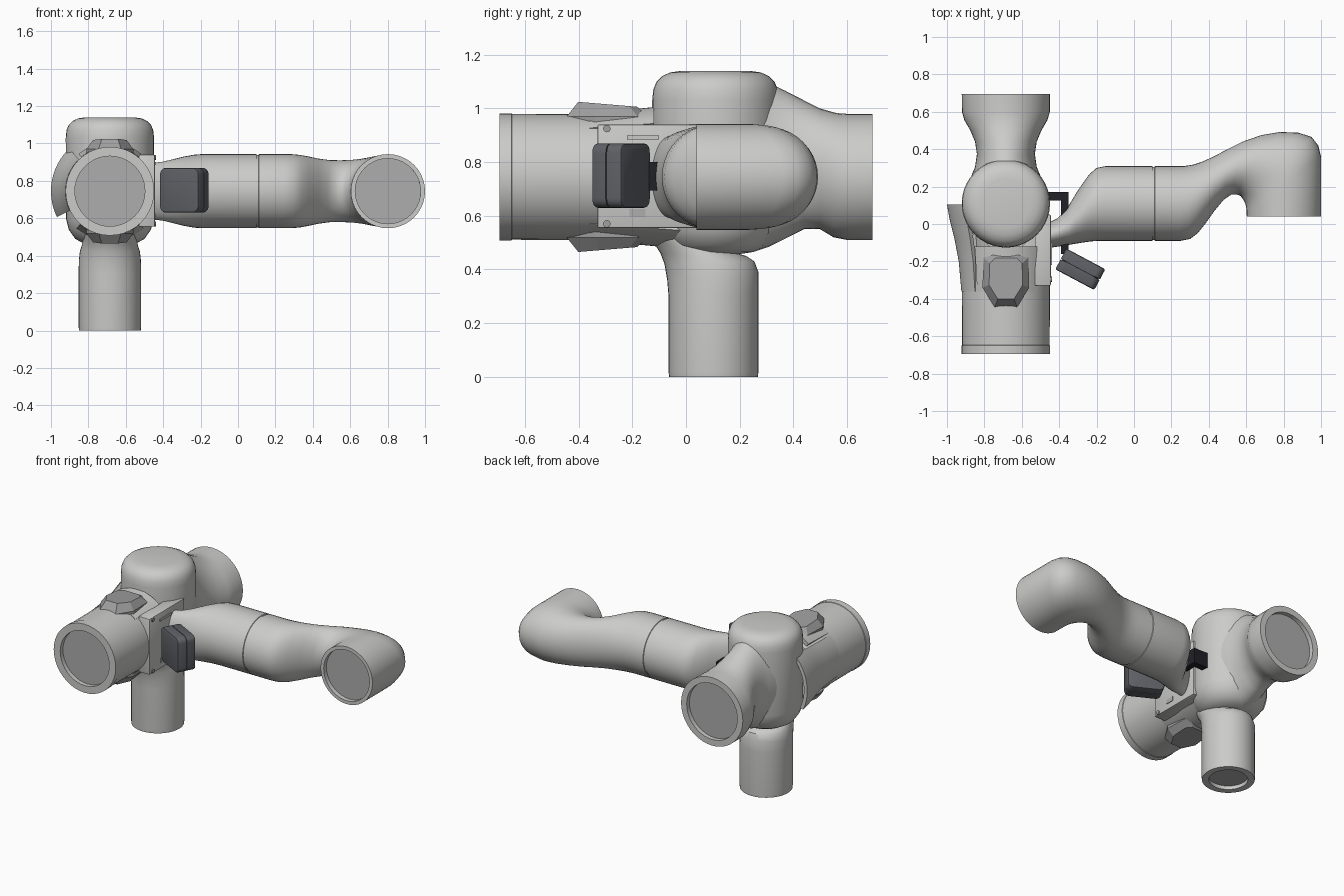
import bpy, bmesh, math
from mathutils import Vector, Matrix

if "Cube" in bpy.data.objects:
    bpy.data.objects.remove(bpy.data.objects["Cube"], do_unlink=True)

X0, Z0 = -0.685, 0.745      # barrel axis
SIDES = 40


def material(name, rgb):
    m = bpy.data.materials.new(name)
    m.use_nodes = True
    m.diffuse_color = (*rgb, 1)
    m.node_tree.nodes["Principled BSDF"].inputs["Base Color"].default_value = (*rgb, 1)
    return m


SHELL = material("light grey shell", (0.6, 0.6, 0.59))
CAP = material("mid grey cap", (0.42, 0.42, 0.42))
PAD = material("grey pad", (0.35, 0.35, 0.35))
CAMERA = material("slate grey", (0.115, 0.12, 0.135))
BLACK = material("black bracket", (0.015, 0.015, 0.02))


def finish(name, bm, mats, angle=35):
    bmesh.ops.recalc_face_normals(bm, faces=bm.faces)
    mesh = bpy.data.meshes.new(name)
    bm.to_mesh(mesh)
    bm.free()
    for m in mats:
        mesh.materials.append(m)
    ob = bpy.data.objects.new(name, mesh)
    bpy.context.collection.objects.link(ob)
    bpy.ops.object.select_all(action='DESELECT')
    ob.select_set(True)
    bpy.context.view_layer.objects.active = ob
    bpy.ops.object.shade_smooth_by_angle(angle=math.radians(angle))
    return ob


def skin(bm, rings):
    """Bridge rings of points and cap both ends; returns the first cap."""
    vs = [[bm.verts.new(p) for p in r] for r in rings]
    n = len(vs[0])
    for r, s in zip(vs, vs[1:]):
        for i in range(n):
            bm.faces.new((r[i], r[(i + 1) % n], s[(i + 1) % n], s[i]))
    bm.faces.new(vs[-1])
    return bm.faces.new(vs[0])


def link(name, plane, stations, recess=None, depth=0.03):
    """Loft elliptical sections, each given by two outline points and a half width."""
    if plane == "yz":
        to3, n = (lambda p: Vector((X0, p[0], p[1]))), Vector((1, 0, 0))
    else:
        to3, n = (lambda p: Vector((p[0], p[1], Z0))), Vector((0, 0, 1))
    rings, mids = [], []
    for a, b, w in stations:
        a, b = to3(a), to3(b)
        c, h = (a + b) / 2, (b - a) / 2
        mids.append(c)
        turns = [2 * math.pi * i / SIDES for i in range(SIDES)]
        rings.append([c + h * math.cos(t) + n * w * math.sin(t) for t in turns])
    if recess:      # sunken cap in the open end
        rim = [mids[0] + (p - mids[0]) * recess for p in rings[0]]
        push = (mids[1] - mids[0]).normalized() * depth
        rings = [[p + push for p in rim], rim] + rings
    bm = bmesh.new()
    cap = skin(bm, rings)
    cap.material_index = 1 if recess else 0
    return finish(name, bm, [SHELL, CAP])


def round_stations(pairs, axis, centre):
    """Circular sections (position, radius) along y or z."""
    if axis == "y":
        return [((t, centre - r), (t, centre + r), r) for t, r in pairs]
    return [((centre - r, t), (centre + r, t), r) for t, r in pairs]


def box(name, lo, hi, mat, bevel=0.0):
    lo, hi = Vector(lo), Vector(hi)
    bm = bmesh.new()
    bmesh.ops.create_cube(bm, size=1, matrix=Matrix.Translation((lo + hi) / 2) @ Matrix.Diagonal((*(hi - lo), 1)))
    if bevel:
        bmesh.ops.bevel(bm, geom=bm.edges[:], offset=bevel, segments=2, affect='EDGES', profile=0.5)
    return finish(name, bm, [mat])


# Front barrel with sunken cap
link("front_barrel", "yz", round_stations(
    [(-0.695, 0.237), (-0.65, 0.237), (-0.648, 0.234), (-0.3, 0.236), (-0.18, 0.234), (-0.12, 0.21)],
    "y", Z0), 0.79)

# Upright joint with rounded top and bottom
link("joint_body", "yz", round_stations(
    [(1.14, 0.13), (1.134, 0.17), (1.12, 0.2), (1.1, 0.22), (1.07, 0.232), (1.03, 0.236),
     (0.6, 0.235), (0.54, 0.22), (0.49, 0.185), (0.465, 0.14), (0.456, 0.08)], "z", 0.11))

# Rear link: open cylinder, pinched neck, then into the joint
link("rear_link", "yz", [
    ((0.695, 0.51), (0.695, 0.98), 0.236), ((0.6, 0.51), (0.6, 0.98), 0.235),
    ((0.55, 0.52), (0.56, 0.983), 0.222), ((0.5, 0.55), (0.5, 1.0), 0.19),
    ((0.44, 0.55), (0.44, 1.03), 0.165), ((0.38, 0.52), (0.37, 1.066), 0.155),
    ((0.31, 0.485), (0.3, 1.1), 0.165), ((0.25, 0.465), (0.24, 1.125), 0.19),
    ((0.18, 0.455), (0.17, 1.138), 0.2), ((0.11, 0.455), (0.08, 1.138), 0.2)], 0.82)

# Lower column curving forward into the joint
link("lower_column", "yz", [
    ((-0.063, 0), (0.268, 0), 0.165), ((-0.065, 0.02), (0.27, 0.02), 0.167),
    ((-0.065, 0.3), (0.27, 0.31), 0.167), ((-0.07, 0.36), (0.27, 0.39), 0.166),
    ((-0.08, 0.42), (0.255, 0.43), 0.16), ((-0.095, 0.46), (0.225, 0.45), 0.15),
    ((-0.12, 0.5), (0.19, 0.46), 0.145), ((-0.15, 0.55), (0.08, 0.52), 0.13)], 0.74, 0.025)

# Side arm: end cylinder, S bend, straight tube with seam, tapered neck
link("side_arm", "xy", [
    ((0.603, 0.04), (1.0, 0.04), 0.198), ((0.602, 0.07), (1.0, 0.36), 0.198),
    ((0.6, 0.09), (0.985, 0.42), 0.196), ((0.595, 0.11), (0.95, 0.465), 0.192),
    ((0.585, 0.13), (0.88, 0.488), 0.185), ((0.57, 0.15), (0.78, 0.492), 0.175),
    ((0.55, 0.158), (0.68, 0.475), 0.168), ((0.52, 0.157), (0.58, 0.44), 0.165),
    ((0.48, 0.13), (0.5, 0.4), 0.166), ((0.43, 0.07), (0.43, 0.363), 0.174),
    ((0.38, 0.0), (0.37, 0.335), 0.186), ((0.34, -0.05), (0.32, 0.318), 0.194),
    ((0.3, -0.08), (0.27, 0.31), 0.198), ((0.25, -0.09), (0.22, 0.31), 0.198),
    ((0.112, -0.09), (0.112, 0.31), 0.198), ((0.11, -0.086), (0.11, 0.306), 0.194),
    ((0.1, -0.086), (0.1, 0.306), 0.194), ((0.098, -0.09), (0.098, 0.31), 0.198),
    ((-0.15, -0.09), (-0.15, 0.31), 0.198), ((-0.19, -0.09), (-0.2, 0.3), 0.198),
    ((-0.23, -0.093), (-0.24, 0.265), 0.195), ((-0.28, -0.1), (-0.3, 0.18), 0.185),
    ((-0.34, -0.11), (-0.36, 0.08), 0.17), ((-0.4, -0.12), (-0.41, 0.03), 0.157),
    ((-0.47, -0.13), (-0.47, 0.0), 0.15)], 0.88)


# Flared guards around the joint, each a curved shell sector
def guard(name, start, end, profile, thick=0.025):
    bm = bmesh.new()
    loop = profile + [(y, r - thick) for y, r in reversed(profile)]
    rings = []
    for i in range(17):
        t = math.radians(start + (end - start) * i / 16)
        rings.append([(X0 + r * math.cos(t), y, Z0 + r * math.sin(t)) for y, r in loop])
    skin(bm, rings)
    return finish(name, bm, [SHELL])


FLARE = [(-0.36, 0.238), (-0.2, 0.252), (-0.08, 0.275), (0.03, 0.302), (0.105, 0.315)]
guard("side_guard", 134, 206, FLARE)
guard("bottom_guard", 228, 312, [(-0.36, 0.238), (-0.2, 0.25), (0.0, 0.27), (0.1, 0.28)])
guard("top_guard", 50, 130, [(-0.36, 0.238), (-0.22, 0.25), (-0.12, 0.26)])

# Faceted pads above and below the barrel
for name, s in (("top_pad", 1), ("bottom_pad", -1)):
    outline = [(-0.06, -0.445), (0.06, -0.445), (0.125, -0.34), (0.12, -0.18),
               (0.08, -0.14), (-0.08, -0.14), (-0.12, -0.18), (-0.125, -0.34)]
    bm = bmesh.new()
    skin(bm, [[(X0 + x * k, -0.29 + (y + 0.29) * k, Z0 + s * (h - 0.06 * (y + 0.4) * (k < 1)))
               for x, y in outline] for k, h in ((1, 0.19), (1, 0.225), (0.72, 0.277))])
    finish(name, bm, [PAD], 10)

# Mounting plate with screws and slot
PX = -0.445
box("mounting_plate", (-0.53, -0.33, 0.555), (PX, 0.05, 0.94), SHELL, 0.006)
box("plate_slot", (PX - 0.02, -0.21, 0.595), (PX + 0.004, -0.15, 0.625), CAP)
box("plate_rib", (PX - 0.02, -0.22, 0.885), (PX + 0.006, -0.1, 0.9), SHELL)
for name, z in (("upper_screw", 0.925), ("lower_screw", 0.57)):
    bm = bmesh.new()
    bmesh.ops.create_cone(bm, cap_ends=True, segments=12, radius1=0.014, radius2=0.014, depth=0.012,
                          matrix=Matrix.Translation((PX, -0.295, z)) @ Matrix.Rotation(math.pi / 2, 4, 'Y'))
    finish(name, bm, [PAD])

# Black bracket behind the camera
box("bracket_bar", (-0.39, -0.16, 0.695), (-0.35, 0.17, 0.8), BLACK)
box("bracket_hook", (-0.47, 0.125, 0.695), (-0.35, 0.17, 0.8), BLACK)

# Two-part camera housing, turned outward
turn = Matrix.Translation((-0.287, -0.242, 0.75)) @ Matrix.Rotation(math.radians(-28), 4, 'Z')
for name, y0, y1 in (("camera_front", -0.063, -0.002), ("camera_back", 0.002, 0.063)):
    bm = bmesh.new()
    bmesh.ops.create_cube(bm, size=1, matrix=Matrix.Translation((0, (y0 + y1) / 2, 0))
                          @ Matrix.Diagonal((0.236, y1 - y0, 0.24, 1)))
    corners = [e for e in bm.edges if abs(e.verts[0].co.y - e.verts[1].co.y) > 0.01]
    bmesh.ops.bevel(bm, geom=corners, offset=0.035, segments=5, affect='EDGES', profile=0.5)
    outer = y0 if y0 < 0 else y1
    rim = [e for e in bm.edges if all(abs(v.co.y - outer) < 0.001 for v in e.verts)]
    bmesh.ops.bevel(bm, geom=rim, offset=0.01, segments=2, affect='EDGES', profile=0.5)
    bm.transform(turn)
    finish(name, bm, [CAMERA])
bm = bmesh.new()
bmesh.ops.create_cube(bm, size=1, matrix=turn @ Matrix.Diagonal((0.22, 0.01, 0.225, 1)))
bmesh.ops.bevel(bm, geom=[e for e in bm.edges if abs((e.verts[0].co - e.verts[1].co).length - 0.01) < 0.001],
                offset=0.03, segments=4, affect='EDGES', profile=0.5)
finish("camera_seam", bm, [BLACK])
